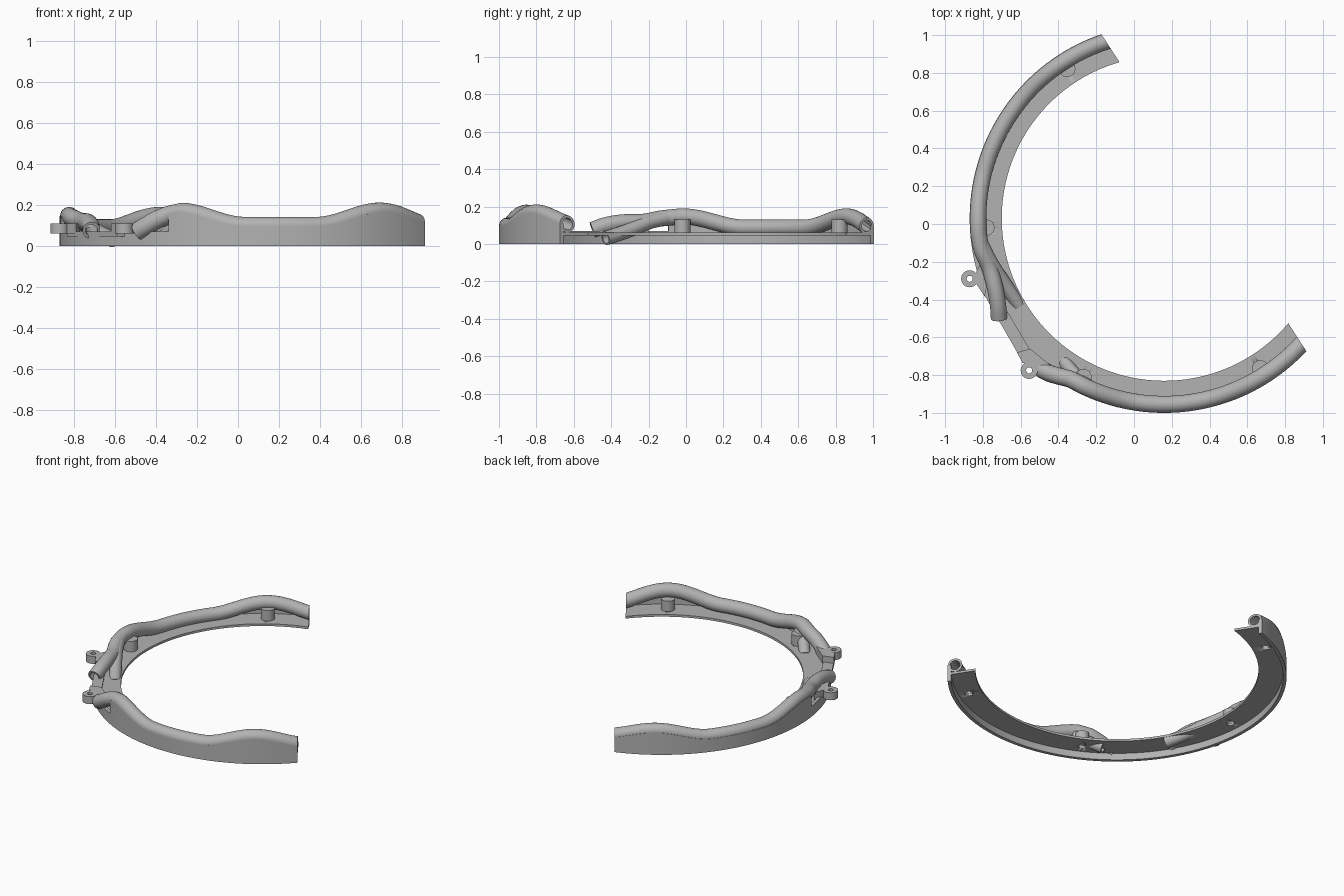
import bpy, bmesh
from math import sin, cos, pi, radians
from mathutils import Vector

if "Cube" in bpy.data.objects:
    bpy.data.objects.remove(bpy.data.objects["Cube"])

CENTRE = Vector((0.16, 0.03, 0))
CUT_NORMAL = Vector((0.84, 0.543, 0)).normalized()
CUT_POINT = CENTRE + CUT_NORMAL * 0.25
BUMPS = (123, 183, 243, 302.6)

grey = bpy.data.materials.new("plain_grey")
grey.use_nodes = True
grey.diffuse_color = (0.45, 0.45, 0.45, 1)
grey.node_tree.nodes["Principled BSDF"].inputs["Base Color"].default_value = (0.45, 0.45, 0.45, 1)


def polar(radius, deg, z):
    a = radians(deg)
    return CENTRE + Vector((radius * cos(a), radius * sin(a), z))


def finish(name, bm, trim=False):
    if trim:  # slice the open ends along one straight plane
        cut = bmesh.ops.bisect_plane(bm, geom=bm.verts[:] + bm.edges[:] + bm.faces[:],
                                     plane_co=CUT_POINT, plane_no=CUT_NORMAL, clear_outer=True)
        edges = [e for e in cut["geom_cut"] if isinstance(e, bmesh.types.BMEdge)]
        if edges:
            bmesh.ops.triangle_fill(bm, edges=edges, use_beauty=True)
    bmesh.ops.recalc_face_normals(bm, faces=bm.faces)
    mesh = bpy.data.meshes.new(name)
    bm.to_mesh(mesh)
    bm.free()
    obj = bpy.data.objects.new(name, mesh)
    bpy.context.collection.objects.link(obj)
    mesh.materials.append(grey)
    bpy.ops.object.select_all(action='DESELECT')
    obj.select_set(True)
    bpy.context.view_layer.objects.active = obj
    bpy.ops.object.shade_smooth_by_angle(angle=radians(35))
    return obj


def skin(bm, rings):
    """Join successive closed loops of points with quads."""
    loops = [[bm.verts.new(p) for p in ring] for ring in rings]
    n = len(loops[0])
    for a, b in zip(loops, loops[1:]):
        for i in range(n):
            j = (i + 1) % n
            bm.faces.new((a[i], a[j], b[j], b[i]))
    return loops


def arc_band(name, start, end, r_in, r_out, bottom, top):
    """Rectangular section swept round the ring; top is a function of angle."""
    bm = bmesh.new()
    angles = [start + (end - start) * i / 150 for i in range(151)]
    loops = skin(bm, [[polar(r_in, a, bottom), polar(r_out, a, bottom),
                       polar(r_out, a, top(a)), polar(r_in, a, top(a))] for a in angles])
    bm.faces.new(loops[0])
    bm.faces.new(loops[-1])
    return finish(name, bm, True)


def pipe(name, path, radius=0.045, bore=0.031, sides=24):
    """Hollow tube along a list of points."""
    bm = bmesh.new()
    outer, inner = [], []
    for i, p in enumerate(path):
        t = (path[min(i + 1, len(path) - 1)] - path[max(i - 1, 0)]).normalized()
        side = t.cross(Vector((0, 0, 1))).normalized()
        up = side.cross(t)
        for r, rings in ((radius, outer), (bore, inner)):
            rings.append([p + r * (side * cos(2 * pi * k / sides) + up * sin(2 * pi * k / sides))
                          for k in range(sides)])
    a, b = skin(bm, outer), skin(bm, inner)
    for end in (0, -1):
        for k in range(sides):
            j = (k + 1) % sides
            bm.faces.new((a[end][k], a[end][j], b[end][j], b[end][k]))
    return finish(name, bm, True)


def smooth_path(points, steps=10):
    """Catmull-Rom interpolation through the points."""
    p = [Vector(q) for q in points]
    p = [2 * p[0] - p[1]] + p + [2 * p[-1] - p[-2]]
    out = []
    for a, b, c, d in zip(p, p[1:], p[2:], p[3:]):
        for i in range(steps):
            t = i / steps
            out.append(0.5 * (2 * b + (c - a) * t + (2 * a - 5 * b + 4 * c - d) * t * t
                              + (3 * b - a - 3 * c + d) * t ** 3))
    return out + [p[-2]]


def rounds(name, x, y, z0, z1, radius, hole=0.0):
    """Upright cylinder, with a through hole when asked."""
    bm = bmesh.new()
    ring = lambda r, z: [Vector((x + r * cos(2 * pi * k / 32), y + r * sin(2 * pi * k / 32), z))
                         for k in range(32)]
    if hole:
        skin(bm, [ring(hole, z0), ring(radius, z0), ring(radius, z1), ring(hole, z1), ring(hole, z0)])
        bmesh.ops.remove_doubles(bm, verts=bm.verts, dist=1e-5)
    else:
        loops = skin(bm, [ring(radius, z0), ring(radius, z1)])
        bm.faces.new(loops[0])
        bm.faces.new(loops[1])
    return finish(name, bm)


def prism(name, outline, z0, z1):
    bm = bmesh.new()
    loops = skin(bm, [[Vector((x, y, z)) for x, y in outline] for z in (z0, z1)])
    bm.faces.new(loops[0])
    bm.faces.new(loops[1])
    return finish(name, bm)


def pierce(target, cutter):
    mod = target.modifiers.new("hole", 'BOOLEAN')
    mod.operation = 'DIFFERENCE'
    mod.object = cutter
    bpy.ops.object.select_all(action='DESELECT')
    target.select_set(True)
    bpy.context.view_layer.objects.active = target
    bpy.ops.object.modifier_apply(modifier=mod.name)


def tube_z(a):
    """Height of the tube centre, rising over each peg."""
    back = a < 200
    z = 0.087 if back else 0.096
    for b in BUMPS:
        if abs(a - b) < 20:
            z += (0.06 if back else 0.07) * cos((a - b) / 20 * pi / 2) ** 2
    return z


def ring_path(start, end):
    return [polar(0.985, start + (end - start) * i / 90, 0)
            + Vector((0, 0, tube_z(start + (end - start) * i / 90))) for i in range(91)]


# Flat ring and the outer skirt and wall
plate = arc_band("base_plate", 95, 330, 0.86, 1.02, 0.045, lambda a: 0.06)
arc_band("back_wall", 95, 187, 1.008, 1.03, 0, tube_z)
arc_band("gap_wall", 186.9, 241.1, 1.008, 1.03, 0, lambda a: 0.07)
arc_band("front_wall", 241, 330, 1.008, 1.03, 0, tube_z)

# Cable tubes following the ring, each turning off at the gap
back_end = smooth_path([(-0.823, -0.05, 0.145), (-0.805, -0.14, 0.135), (-0.765, -0.23, 0.118),
                        (-0.735, -0.34, 0.115), (-0.72, -0.43, 0.1), (-0.715, -0.5, 0.075)])
pipe("back_tube", ring_path(95, 183) + back_end, 0.043, 0.03)
front_end = smooth_path([(-0.34, -0.82, 0.15), (-0.40, -0.805, 0.125),
                         (-0.45, -0.79, 0.095), (-0.49, -0.77, 0.07)], 8)
pipe("front_tube", list(reversed(ring_path(244, 330))) + front_end)

# Thin side branches that sink into the plate
pipe("back_branch", smooth_path([(-0.81, -0.10, 0.14), (-0.76, -0.2, 0.115),
                                 (-0.69, -0.31, 0.07), (-0.61, -0.43, 0.03)]), 0.038, 0.028)
pipe("front_branch", smooth_path([(-0.24, -0.86, 0.13), (-0.31, -0.80, 0.085),
                                  (-0.37, -0.73, 0.035)]), 0.036, 0.026)

# Pegs with blind holes from underneath
for i, b in enumerate(BUMPS):
    p = polar(0.943, b, 0)
    peg = rounds(f"peg_{i + 1}", p.x, p.y, 0.05, 0.13, 0.043)
    cutter = rounds("peg_cutter", p.x, p.y, 0.02, 0.11, 0.024)
    cutter.hide_render = True
    pierce(plate, cutter)
    pierce(peg, cutter)
    bpy.data.objects.remove(cutter)

# Straight tangent bar with the two screw lugs
prism("gap_bar", [(-0.835, -0.3), (-0.59, -0.73), (-0.53, -0.70), (-0.79, -0.26)], 0.045, 0.07)
prism("back_lug_arm", [(-0.835, -0.255), (-0.84, -0.31), (-0.79, -0.385), (-0.77, -0.27), (-0.81, -0.2)], 0.06, 0.11)
prism("front_lug_arm", [(-0.59, -0.735), (-0.535, -0.735), (-0.515, -0.76), (-0.47, -0.785),
                        (-0.44, -0.75), (-0.55, -0.66), (-0.62, -0.68)], 0.06, 0.11)
rounds("back_lug", -0.87, -0.29, 0.06, 0.11, 0.045, 0.016)
rounds("front_lug", -0.555, -0.775, 0.06, 0.11, 0.045, 0.016)
